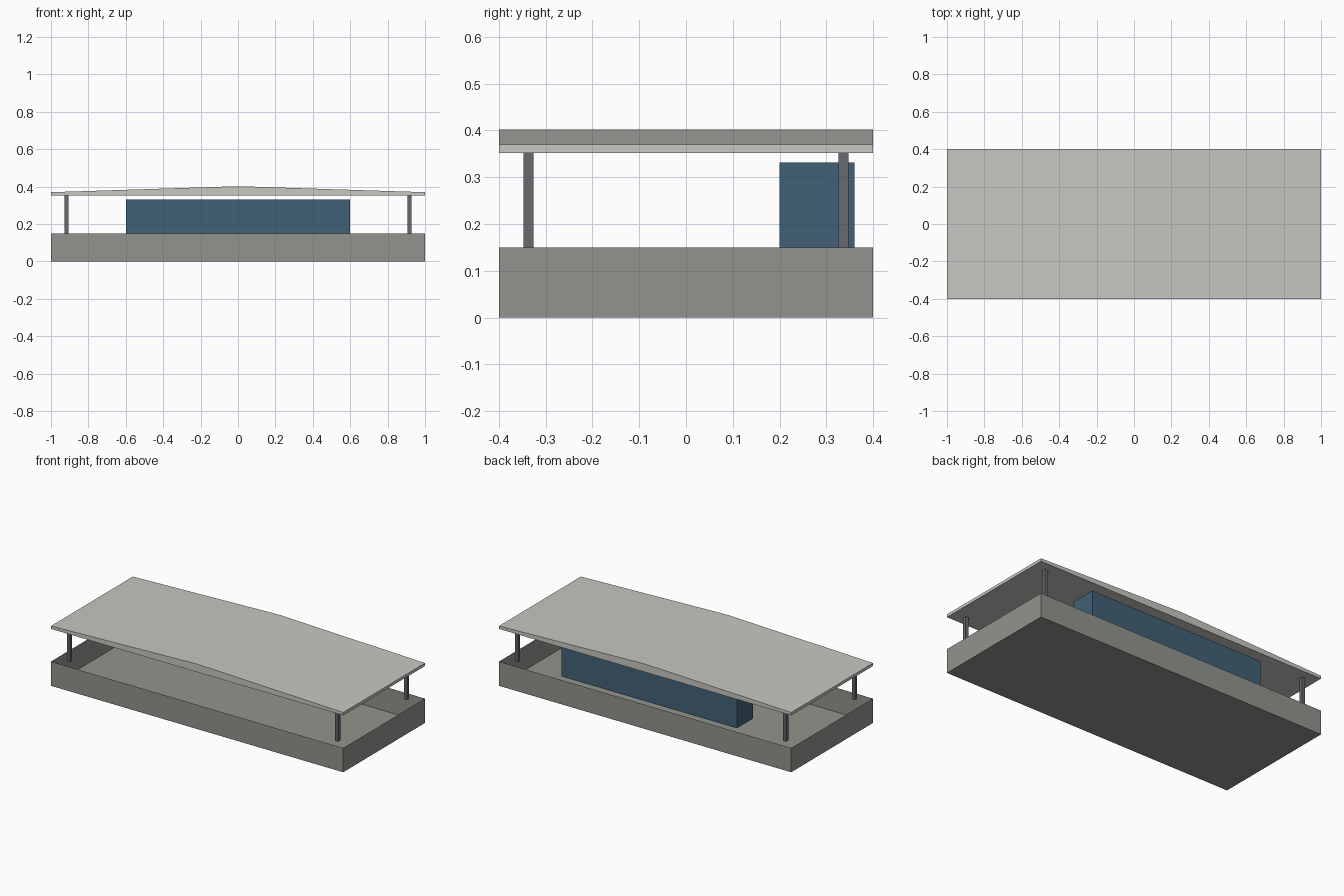
import bpy, bmesh

if "Cube" in bpy.data.objects:
    bpy.data.objects.remove(bpy.data.objects["Cube"])


def material(name, rgb):
    m = bpy.data.materials.new(name)
    m.diffuse_color = (*rgb, 1)
    m.use_nodes = True
    m.node_tree.nodes["Principled BSDF"].inputs["Base Color"].default_value = m.diffuse_color
    return m


concrete = material("concrete grey", (0.287, 0.296, 0.266))
pale = material("pale roof grey", (0.578, 0.571, 0.533))
steel = material("steel grey", (0.136, 0.144, 0.165))
blue = material("slate blue", (0.054, 0.119, 0.181))


def finish(name, bm, mat):
    me = bpy.data.meshes.new(name)
    bm.to_mesh(me)
    bm.free()
    me.materials.append(mat)
    ob = bpy.data.objects.new(name, me)
    bpy.context.collection.objects.link(ob)
    return ob


def box(name, lo, hi, mat, open_top=False):
    bm = bmesh.new()
    bmesh.ops.create_cube(bm, size=1)
    for v in bm.verts:
        v.co = [(a + b) / 2 + c * (b - a) for a, b, c in zip(lo, hi, v.co)]
    if open_top:
        top = [f for f in bm.faces if f.normal.z > 0.9]
        bmesh.ops.delete(bm, geom=top, context='FACES_ONLY')
    return finish(name, bm, mat)


# Base: thin-walled tray, open at the top
box("platform_base", (-1, -0.4, 0), (1, 0.4, 0.15), concrete, open_top=True)

# Long shelter block near the back edge
box("shelter_block", (-0.6, 0.2, 0.15), (0.6, 0.36, 0.332), blue)

# Four corner posts
for sx, side in ((-1, "left"), (1, "right")):
    for sy, end in ((-1, "front"), (1, "back")):
        x, y, r = sx * 0.918, sy * 0.337, 0.0105
        box(f"{end}_{side}_post", (x - r, y - r, 0.15), (x + r, y + r, 0.352), steel)

# Low gabled roof: end profile extruded along y
profile = [(-1, 0.352), (1, 0.352), (1, 0.37), (0, 0.402), (-1, 0.37)]
bm = bmesh.new()
face = bm.faces.new([bm.verts.new((x, -0.4, z)) for x, z in profile])
ext = bmesh.ops.extrude_face_region(bm, geom=[face], use_keep_orig=True)
moved = [g for g in ext["geom"] if isinstance(g, bmesh.types.BMVert)]
bmesh.ops.translate(bm, verts=moved, vec=(0, 0.8, 0))
bmesh.ops.recalc_face_normals(bm, faces=bm.faces)
finish("canopy_roof", bm, pale)
